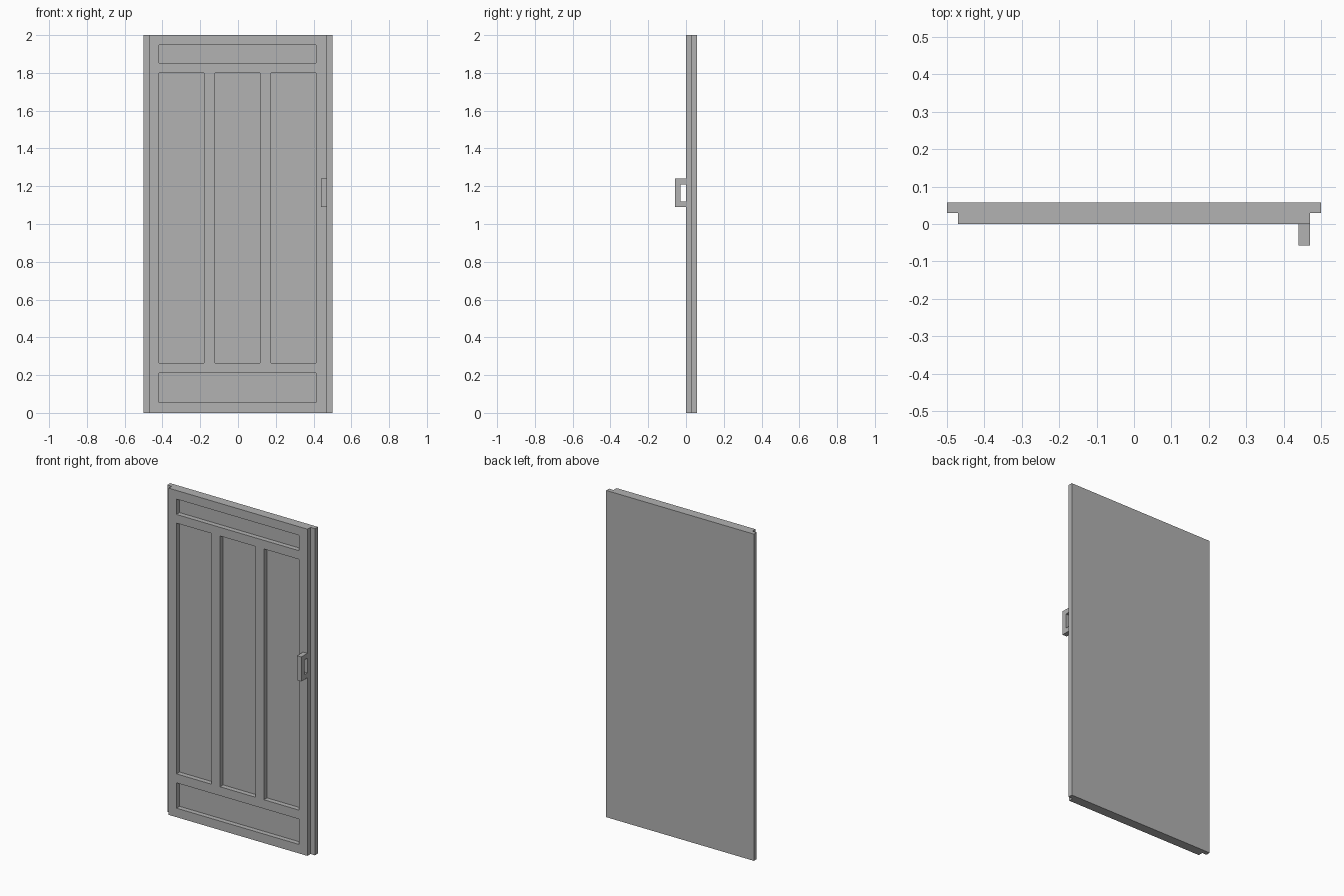
import bpy
import bmesh
from mathutils import Vector

cube = bpy.data.objects.get("Cube")
if cube:
    bpy.data.objects.remove(cube, do_unlink=True)

grey = bpy.data.materials.new("door grey")
grey.use_nodes = True
colour = (0.445, 0.445, 0.445, 1)
grey.diffuse_color = colour
grey.node_tree.nodes["Principled BSDF"].inputs["Base Color"].default_value = colour


def prism(name, outline, sweep):
    """Extrude a closed outline along a vector."""
    bm = bmesh.new()
    base = bm.faces.new([bm.verts.new(p) for p in outline])
    ext = bmesh.ops.extrude_face_region(bm, geom=[base], use_keep_orig=True)
    verts = [e for e in ext["geom"] if isinstance(e, bmesh.types.BMVert)]
    bmesh.ops.translate(bm, vec=Vector(sweep), verts=verts)
    bmesh.ops.recalc_face_normals(bm, faces=bm.faces)
    mesh = bpy.data.meshes.new(name)
    bm.to_mesh(mesh)
    bm.free()
    mesh.materials.append(grey)
    obj = bpy.data.objects.new(name, mesh)
    bpy.context.collection.objects.link(obj)
    return obj


FRONT, STEP, BACK = 0.0, 0.03, 0.058

# Door leaf: rebated plan section swept to full height
half = [(0.5, BACK), (0.5, STEP), (0.47, STEP), (0.47, FRONT)]
section = half + [(-x, y) for x, y in reversed(half)]
leaf = prism("door_leaf", [(x, y, 0) for x, y in section], (0, 0, 2))

# Sunken panels: top and bottom rails' panels, and three tall ones
panels = [(-0.417, 0.413, 0.055, 0.21), (-0.417, 0.413, 1.853, 1.947)]
panels += [(x - 0.119, x + 0.119, 0.265, 1.8) for x in (-0.298, -0.002, 0.294)]
for x0, x1, z0, z1 in panels:
    corners = [(x0, z0), (x1, z0), (x1, z1), (x0, z1)]
    cutter = prism("panel_cutter", [(x, -0.05, z) for x, z in corners],
                   (0, 0.05 + STEP, 0))
    cutter.hide_render = True
    cutter.hide_set(True)
    cut = leaf.modifiers.new("sunken_panel", "BOOLEAN")
    cut.operation = "DIFFERENCE"
    cut.solver = "EXACT"
    cut.object = cutter

# Bake the cuts and discard the cutters
bpy.context.view_layer.update()
baked = bpy.data.meshes.new_from_object(
    leaf.evaluated_get(bpy.context.evaluated_depsgraph_get()))
cutters = [m.object for m in leaf.modifiers]
leaf.modifiers.clear()
leaf.data = baked
for cutter in cutters:
    bpy.data.objects.remove(cutter, do_unlink=True)

# Handle: square bracket standing off the front face
reach, bar = 0.058, 0.03
low, high = 1.09, 1.24
bracket = [(0, low), (-reach, low), (-reach, high), (0, high),
           (0, high - bar), (bar - reach, high - bar),
           (bar - reach, low + bar), (0, low + bar)]
prism("handle", [(0.44, y, z) for y, z in bracket], (bar, 0, 0))
